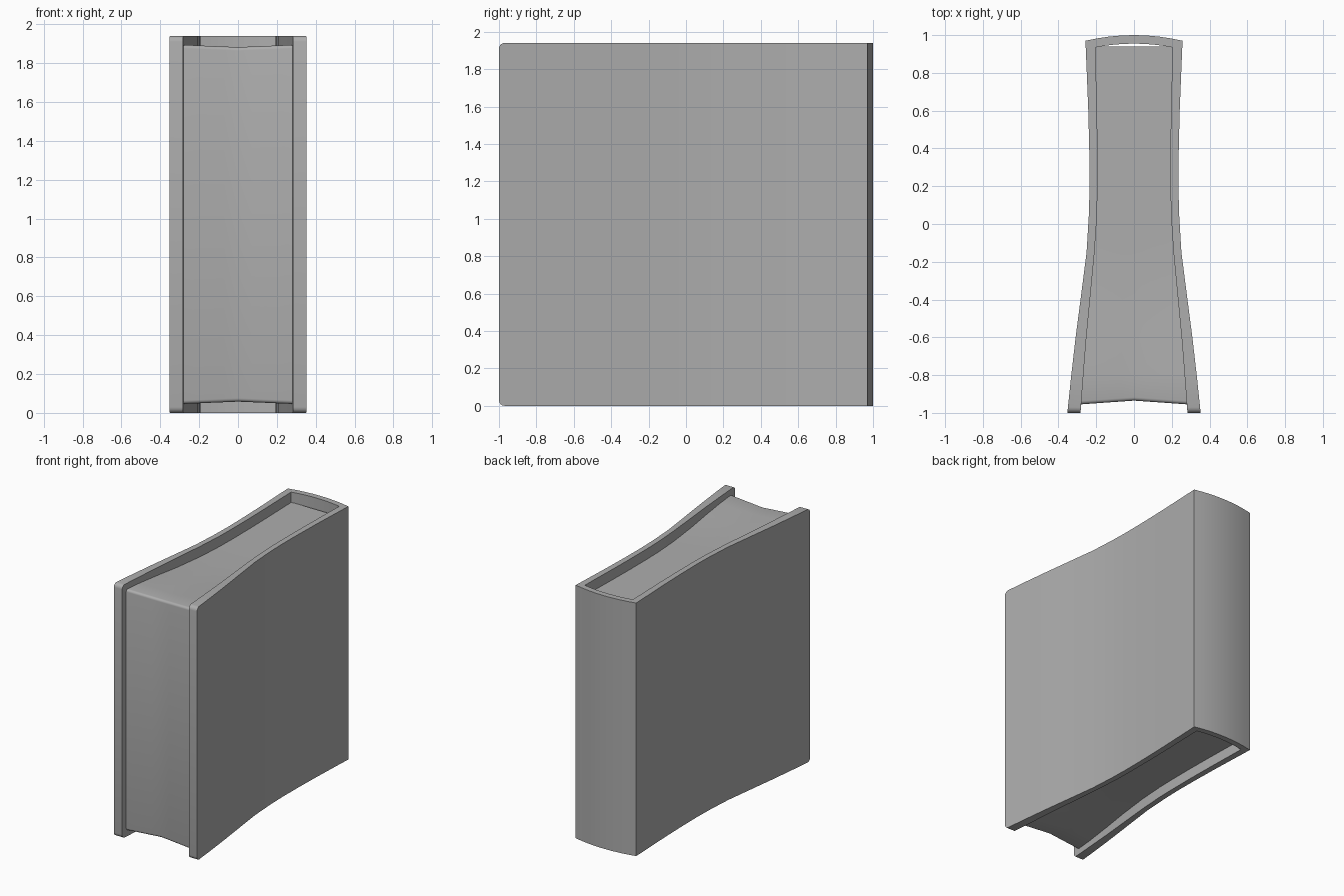
import bpy, bmesh, math

cube = bpy.data.objects.get("Cube")
if cube:
    bpy.data.objects.remove(cube, do_unlink=True)

HEIGHT = 1.94

grey = bpy.data.materials.new("plain grey")
grey.use_nodes = True
colour = (0.42, 0.42, 0.42, 1)
grey.diffuse_color = colour
grey.node_tree.nodes["Principled BSDF"].inputs["Base Color"].default_value = colour


def finish(name, bm, angle):
    bmesh.ops.recalc_face_normals(bm, faces=bm.faces[:])
    mesh = bpy.data.meshes.new(name)
    bm.to_mesh(mesh)
    bm.free()
    mesh.materials.append(grey)
    obj = bpy.data.objects.new(name, mesh)
    bpy.context.collection.objects.link(obj)
    bpy.ops.object.select_all(action='DESELECT')
    obj.select_set(True)
    bpy.context.view_layer.objects.active = obj
    bpy.ops.object.shade_smooth_by_angle(angle=math.radians(angle))


def loft(bm, sections):
    """Skin a list of closed sections and cap both ends."""
    rings = [[bm.verts.new(p) for p in section] for section in sections]
    for a, b in zip(rings, rings[1:]):
        for k in range(len(a)):
            m = (k + 1) % len(a)
            bm.faces.new((a[k], a[m], b[m], b[k]))
    bm.faces.new(rings[0])
    bm.faces.new(rings[-1][::-1])


# Half profiles of the cover board, front to spine: y, outer x, inner x
BOARD = [(-1, .353, .283), (-.8, .332, .268), (-.6, .309, .252), (-.4, .283, .233),
         (-.15, .251, .209), (.05, .239, .196), (.2, .235, .193), (.4, .237, .193),
         (.6, .242, .196), (.8, .250, .201)]
OUT_CORNER, IN_CORNER = (.257, .970), (.204, .935)
ARC = [i / 4 for i in range(-3, 4)]


def wall(side, corner, rise):
    """Full path of one cover face: one board, rounded spine, other board."""
    half = [(row[side], row[0]) for row in BOARD] + [corner]
    arc = [(corner[0] * t, corner[1] + rise * (1 - t * t)) for t in ARC]
    return [(-x, y) for x, y in half] + arc + half[::-1]


# Cover: two flared boards and a rounded spine
bm = bmesh.new()
loft(bm, [((ox, oy, 0), (ix, iy, 0), (ix, iy, HEIGHT), (ox, oy, HEIGHT))
          for (ox, oy), (ix, iy) in zip(wall(1, OUT_CORNER, .03), wall(2, IN_CORNER, .02))])
corners = [e for e in bm.edges if all(v.co.y < -.99 for v in e.verts)
           and abs(e.verts[0].co.z - e.verts[1].co.z) < .01]
bmesh.ops.bevel(bm, geom=corners, offset=.03, segments=4, profile=.5, affect='EDGES')
finish("cover", bm, 25)


def page_section(f):
    """Closed side section of the pages at f, from -1 (right) to 1 (left)."""
    hollow = 1 - abs(f)
    radius = .018
    fore = -.955 + .02 * hollow
    edge = .046 + .012 * hollow
    half = [(.94, .204, .08)]
    for y, _, ix in BOARD[:0:-1]:
        ramp = min(1, max(0, (y + .95) / .75))
        half.append((y, ix, edge + (.08 - edge) * ramp * ramp * (3 - 2 * ramp)))
    for i in range(5):
        a = i * math.pi / 8
        half.append((fore + radius * (1 - math.sin(a)), .28,
                     edge + radius * (1 - math.cos(a))))
    upper = [(f * (x + .004), y, HEIGHT - inset) for y, x, inset in half]
    lower = [(f * (x + .004), y, inset) for y, x, inset in half]
    return upper + lower[::-1]


# Page block: hollow fore edge, rounded rims, head and tail sunk towards the spine
bm = bmesh.new()
loft(bm, [page_section(i / 4) for i in range(-4, 5)])
finish("page_block", bm, 40)
